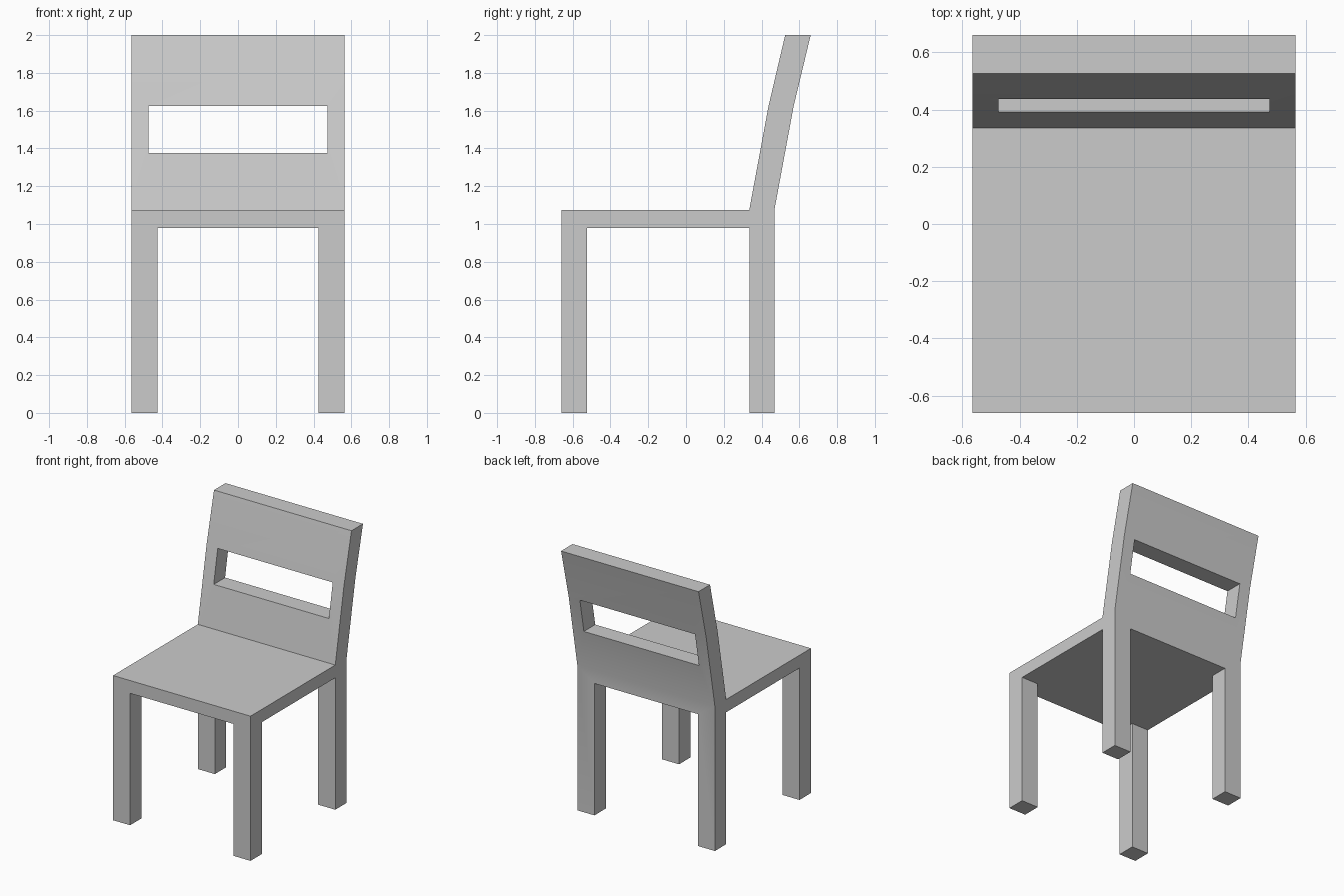
import bpy, bmesh, math

if "Cube" in bpy.data.objects:
    bpy.data.objects.remove(bpy.data.objects["Cube"])

W = 0.565  # half width


def prism(name, profile, x0, x1):
    """Extrude a (y, z) outline along x."""
    bm = bmesh.new()
    face = bm.faces.new([bm.verts.new((x0, y, z)) for y, z in profile])
    ext = bmesh.ops.extrude_face_region(bm, geom=[face])["geom"]
    verts = [g for g in ext if isinstance(g, bmesh.types.BMVert)]
    bmesh.ops.translate(bm, verts=verts, vec=(x1 - x0, 0, 0))
    bmesh.ops.recalc_face_normals(bm, faces=bm.faces)
    mesh = bpy.data.meshes.new(name)
    bm.to_mesh(mesh)
    bm.free()
    obj = bpy.data.objects.new(name, mesh)
    bpy.context.collection.objects.link(obj)
    return obj


def cut(obj, name, profile, half):
    """Cut a centred prism out of obj and discard the cutter."""
    cutter = prism(name, profile, -half, half)
    cutter.hide_render = True
    mod = obj.modifiers.new(name, 'BOOLEAN')
    mod.operation, mod.solver, mod.object = 'DIFFERENCE', 'EXACT', cutter
    bpy.context.view_layer.objects.active = obj
    bpy.ops.object.modifier_apply(modifier=mod.name)
    bpy.data.objects.remove(cutter)


# Side silhouette: legs, seat and raked back in one solid
chair = prism("chair_frame", [
    (-0.66, 0), (-0.525, 0), (-0.525, 0.98), (0.335, 0.98), (0.335, 0),
    (0.468, 0), (0.468, 1.075), (0.57, 1.625), (0.66, 2.0), (0.525, 2.0),
    (0.437, 1.625), (0.335, 1.075), (-0.66, 1.075)], -W, W)

# Gap between left and right legs
cut(chair, "leg_gap", [(-1, -0.2), (1, -0.2), (1, 0.98), (-1, 0.98)], 0.425)

# Slot through the backrest
cut(chair, "back_slot", [(0.2, 1.375), (0.8, 1.375), (0.8, 1.625), (0.2, 1.625)], 0.473)

# Soft bend in the backrest, crisp edges elsewhere
bpy.ops.object.select_all(action='DESELECT')
chair.select_set(True)
bpy.context.view_layer.objects.active = chair
bpy.ops.object.shade_smooth_by_angle(angle=math.radians(30))
